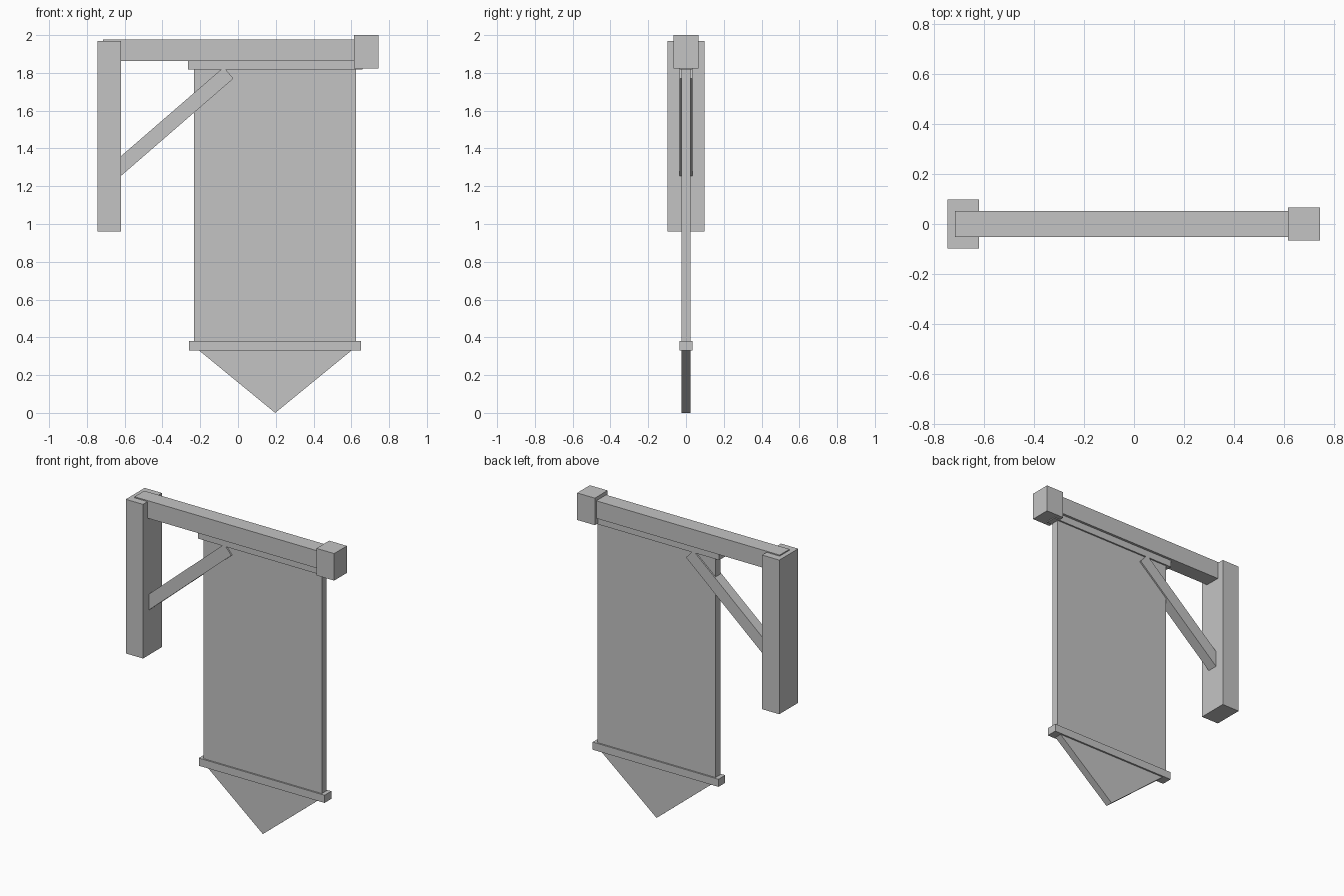
import bpy
import bmesh
from math import atan2, cos, sin

cube = bpy.data.objects.get("Cube")
if cube:
    bpy.data.objects.remove(cube, do_unlink=True)

grey = bpy.data.materials.new("plain grey")
grey.use_nodes = True
COLOUR = (0.55, 0.55, 0.55, 1)
grey.diffuse_color = COLOUR
grey.node_tree.nodes["Principled BSDF"].inputs["Base Color"].default_value = COLOUR


def slab(name, outline, half_depth):
    """Extrude an x-z outline evenly to both sides of y = 0."""
    bm = bmesh.new()
    face = bm.faces.new([bm.verts.new((x, -half_depth, z)) for x, z in outline])
    grown = bmesh.ops.extrude_face_region(bm, geom=[face])
    verts = [v for v in grown["geom"] if isinstance(v, bmesh.types.BMVert)]
    bmesh.ops.translate(bm, verts=verts, vec=(0, 2 * half_depth, 0))
    bmesh.ops.recalc_face_normals(bm, faces=bm.faces)
    mesh = bpy.data.meshes.new(name)
    bm.to_mesh(mesh)
    bm.free()
    mesh.materials.append(grey)
    obj = bpy.data.objects.new(name, mesh)
    bpy.context.collection.objects.link(obj)
    return obj


def block(name, x0, x1, z0, z1, half_depth):
    return slab(name, [(x0, z0), (x1, z0), (x1, z1), (x0, z1)], half_depth)


def strut(name, start, end, width, half_depth):
    """Square-ended bar between two points in the x-z plane."""
    angle = atan2(end[1] - start[1], end[0] - start[0])
    dx, dz = -sin(angle) * width / 2, cos(angle) * width / 2
    outline = [(start[0] - dx, start[1] - dz), (end[0] - dx, end[1] - dz),
               (end[0] + dx, end[1] + dz), (start[0] + dx, start[1] + dz)]
    return slab(name, outline, half_depth)


# Wooden bracket
block("wall_post", -0.745, -0.62, 0.96, 1.97, 0.098)
block("top_beam", -0.715, 0.65, 1.862, 1.977, 0.051)
block("beam_end_cap", 0.615, 0.743, 1.823, 2.0, 0.066)
strut("diagonal_brace", (-0.66, 1.272), (-0.05, 1.80), 0.079, 0.0345)

# Hanging banner with its rails and pointed tail
block("upper_rail", -0.265, 0.66, 1.817, 1.866, 0.035)
block("banner_cloth", -0.232, 0.625, 0.35, 1.84, 0.025)
block("lower_rail", -0.26, 0.652, 0.33, 0.38, 0.035)
slab("banner_tail", [(-0.23, 0.35), (0.197, 0.0), (0.625, 0.35)], 0.024)
